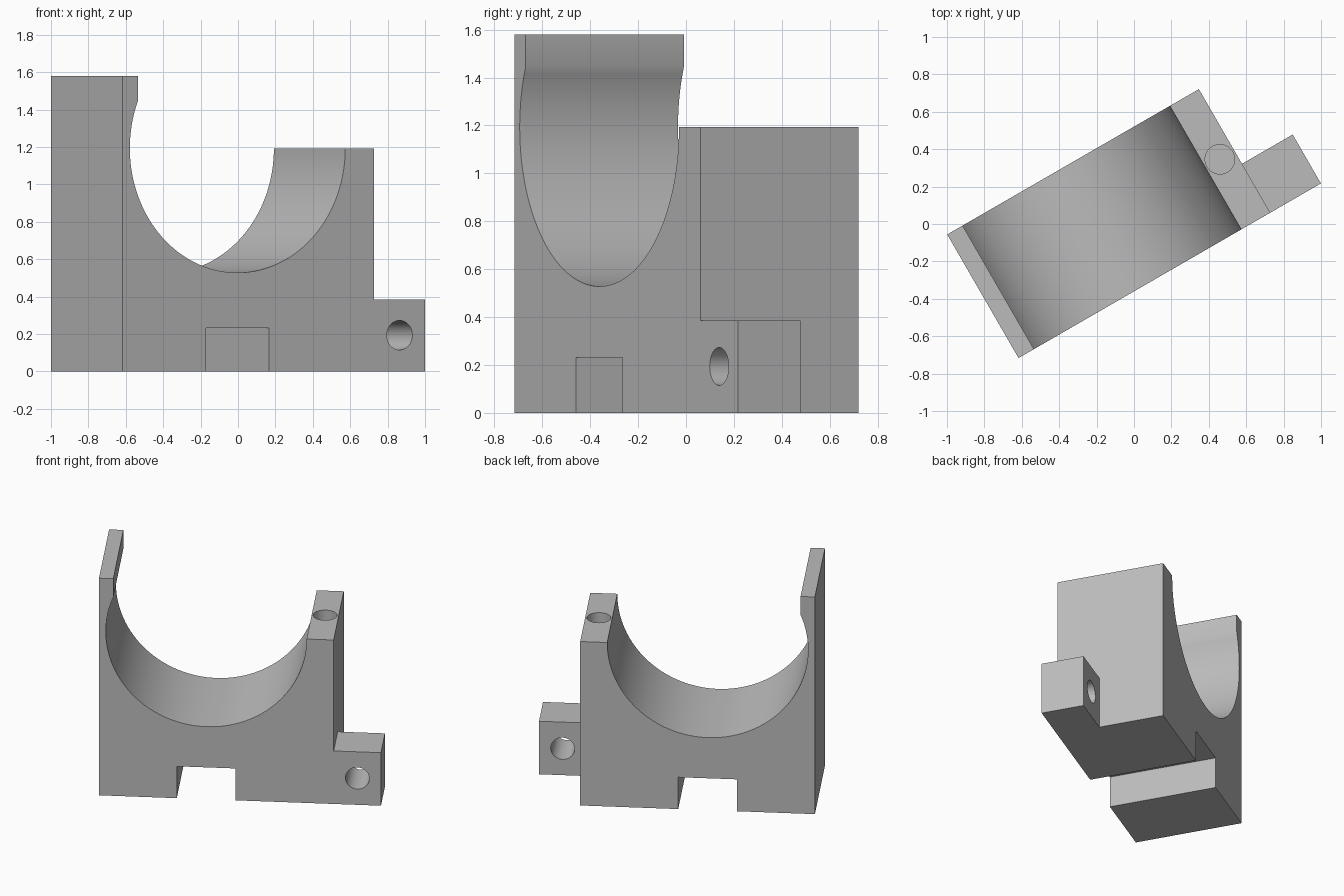
import bpy, bmesh, math
from mathutils import Matrix

cube = bpy.data.objects.get("Cube")
if cube:
    bpy.data.objects.remove(cube, do_unlink=True)

TURN = Matrix.Rotation(math.radians(30), 4, 'Z')
FRONT, BACK = -0.312, 0.451
LEFT, RIGHT = -0.893, 0.661
BORE_X, BORE_Z, BORE_R = -0.183, 1.193, 0.665
HOLE_R = 0.079

grey = bpy.data.materials.new("plain grey")
grey.use_nodes = True
colour = (0.5, 0.5, 0.5, 1)
grey.diffuse_color = colour
grey.node_tree.nodes["Principled BSDF"].inputs["Base Color"].default_value = colour


def finish(name, bm):
    bmesh.ops.recalc_face_normals(bm, faces=bm.faces)
    mesh = bpy.data.meshes.new(name)
    bm.to_mesh(mesh)
    bm.free()
    mesh.materials.append(grey)
    obj = bpy.data.objects.new(name, mesh)
    bpy.context.collection.objects.link(obj)
    obj.matrix_world = TURN
    return obj


def extrude_profile(name, points, y0, y1):
    """Solid from an x-z outline, extruded along y."""
    bm = bmesh.new()
    face = bm.faces.new([bm.verts.new((x, y0, z)) for x, z in points])
    new = bmesh.ops.extrude_face_region(bm, geom=[face])["geom"]
    verts = [g for g in new if isinstance(g, bmesh.types.BMVert)]
    bmesh.ops.translate(bm, verts=verts, vec=(0, y1 - y0, 0))
    return finish(name, bm)


def cylinder(name, centre, depth, tilt=0):
    bm = bmesh.new()
    place = Matrix.Translation(centre) @ Matrix.Rotation(math.radians(tilt), 4, 'X')
    bmesh.ops.create_cone(bm, cap_ends=True, segments=48, radius1=HOLE_R,
                          radius2=HOLE_R, depth=depth, matrix=place)
    return finish(name, bm)


def combine(target, tool, operation):
    mod = target.modifiers.new(tool.name, 'BOOLEAN')
    mod.operation, mod.solver, mod.object = operation, 'EXACT', tool
    bpy.context.view_layer.objects.active = target
    bpy.ops.object.modifier_apply(modifier=mod.name)
    bpy.data.objects.remove(tool, do_unlink=True)


# Cradle outline: base with slot, right post, round bore, tall thin left wall
WALL_X, WALL_TOP = -0.798, 1.58
start = math.pi - math.asin(0) + 0.0
start = math.acos((WALL_X - BORE_X) / BORE_R)
steps = 72
outline = [(LEFT, 0), (BORE_X - 0.195, 0), (BORE_X - 0.195, 0.232),
           (BORE_X + 0.195, 0.232), (BORE_X + 0.195, 0), (RIGHT, 0), (RIGHT, BORE_Z)]
for i in range(steps + 1):
    a = -i / steps * (2 * math.pi - start)
    outline.append((BORE_X + BORE_R * math.cos(a), BORE_Z + BORE_R * math.sin(a)))
outline += [(WALL_X, WALL_TOP), (LEFT, WALL_TOP)]
cradle = extrude_profile("cradle_block", outline, FRONT, BACK)

# Side lug joined to the right post
LUG_END, LUG_TOP = 0.974, 0.386
lug = extrude_profile("side_lug", [(0.6, 0), (LUG_END, 0), (LUG_END, LUG_TOP), (0.6, LUG_TOP)],
                      FRONT, -0.01)
combine(cradle, lug, 'UNION')

# Through hole in the lug and blind hole in the post
combine(cradle, cylinder("lug_hole", ((RIGHT + LUG_END) / 2, -0.16, 0.194), 0.6, 90), 'DIFFERENCE')
combine(cradle, cylinder("post_hole", (0.5705, 0.07, BORE_Z), 0.8), 'DIFFERENCE')

# Smooth bores, crisp edges
bpy.ops.object.select_all(action='DESELECT')
cradle.select_set(True)
bpy.context.view_layer.objects.active = cradle
bpy.ops.object.shade_smooth_by_angle(angle=math.radians(30))
